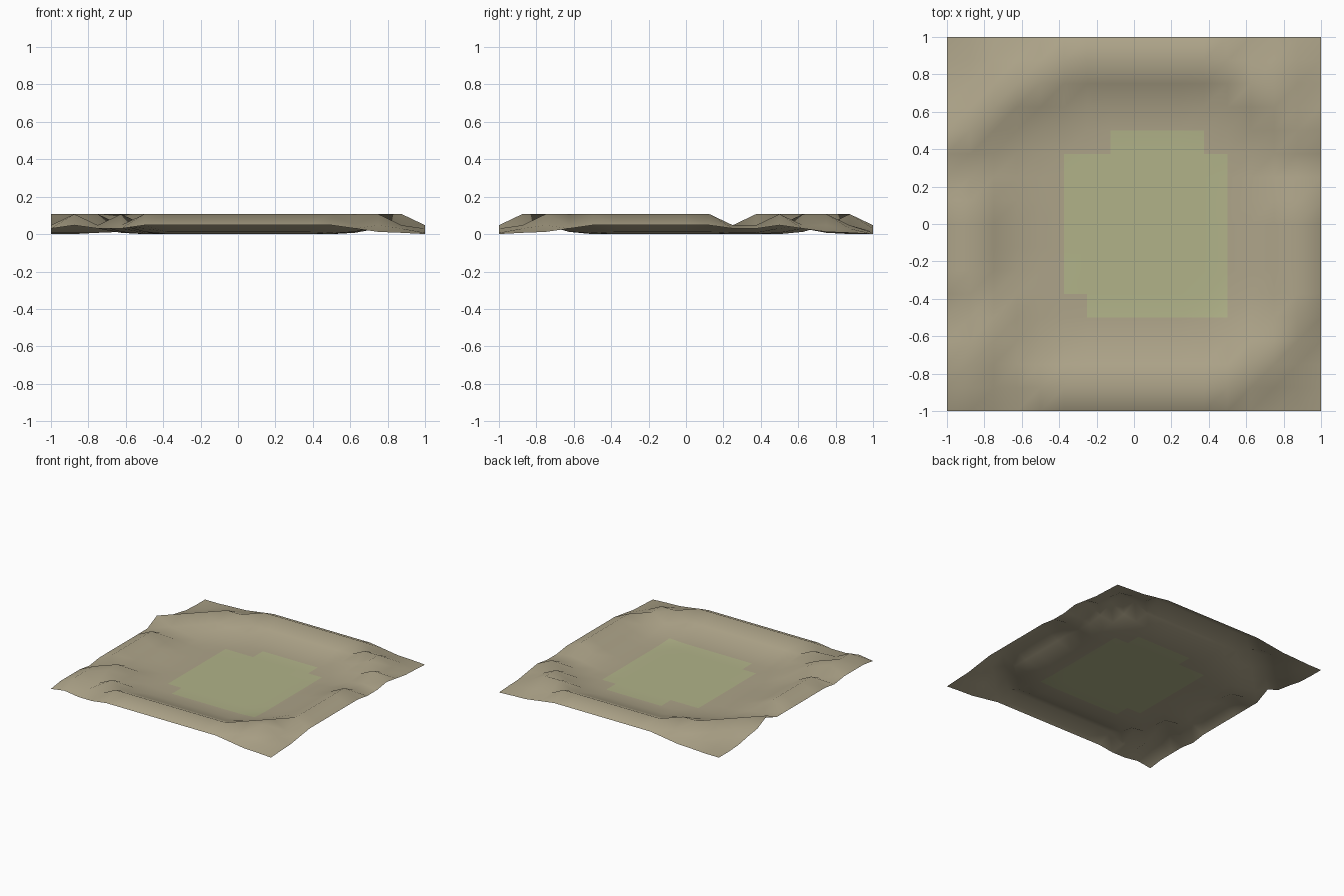
import bpy
from math import hypot

if "Cube" in bpy.data.objects:
    bpy.data.objects.remove(bpy.data.objects["Cube"])

CELL, HALF = 0.125, 8          # 16 x 16 ground grid
PEAK, REACH = 0.107, 3.0       # ridge height, falloff in cells


def material(name, color):
    mat = bpy.data.materials.new(name)
    mat.diffuse_color = (*color, 1)
    mat.use_nodes = True
    mat.node_tree.nodes["Principled BSDF"].inputs["Base Color"].default_value = mat.diffuse_color
    return mat


# Ridge crest in grid cells: straight runs around the basin
runs = [((-3, 7), (4, 7)),      # back
        ((-4, -7), (4, -7)),    # front
        ((7, -4), (7, 1)),      # right
        ((-7, -3), (-7, 1)),    # left
        ((-7, -7), (-7, -5))]   # front left spur
crest = {(5, -6), (6, -6), (6, -5),                    # front right corner
         (7, 4), (6, 5), (5, 6), (6, 6),               # back right corner
         (-4, 6), (-5, 6), (-6, 5), (-7, 4), (-8, 3),  # back left corner
         (-6, -4), (-6, -5), (-5, -6)}                 # front left corner
for (x0, y0), (x1, y1) in runs:
    crest |= {(x, y) for x in range(x0, x1 + 1) for y in range(y0, y1 + 1)}


def height(x, y):
    d = min(hypot(x - cx, y - cy) for cx, cy in crest)
    return PEAK * max(0, 1 - d / REACH) ** 2


def is_grass(x, y):
    # Flat basin floor, given by the low corner of each cell
    return (-3 <= x < 4 and -3 <= y < 3) or (-1 <= x < 3 and y == 3) \
        or (-2 <= x < 4 and y == -4)


# Terrain sheet
n = 2 * HALF + 1
span = range(-HALF, HALF + 1)
verts = [(x * CELL, y * CELL, height(x, y)) for y in span for x in span]
cells = [(x, y) for y in span[:-1] for x in span[:-1]]
faces = []
for x, y in cells:
    i = (y + HALF) * n + x + HALF
    faces.append((i, i + 1, i + n + 1, i + n))
mesh = bpy.data.meshes.new("terrain")
mesh.from_pydata(verts, [], faces)
mesh.materials.append(material("earth", (0.42, 0.37, 0.25)))
mesh.materials.append(material("grass", (0.44, 0.45, 0.25)))
for poly, (x, y) in zip(mesh.polygons, cells):
    poly.material_index = int(is_grass(x, y))
    poly.use_smooth = True
terrain = bpy.data.objects.new("terrain", mesh)
bpy.context.collection.objects.link(terrain)
